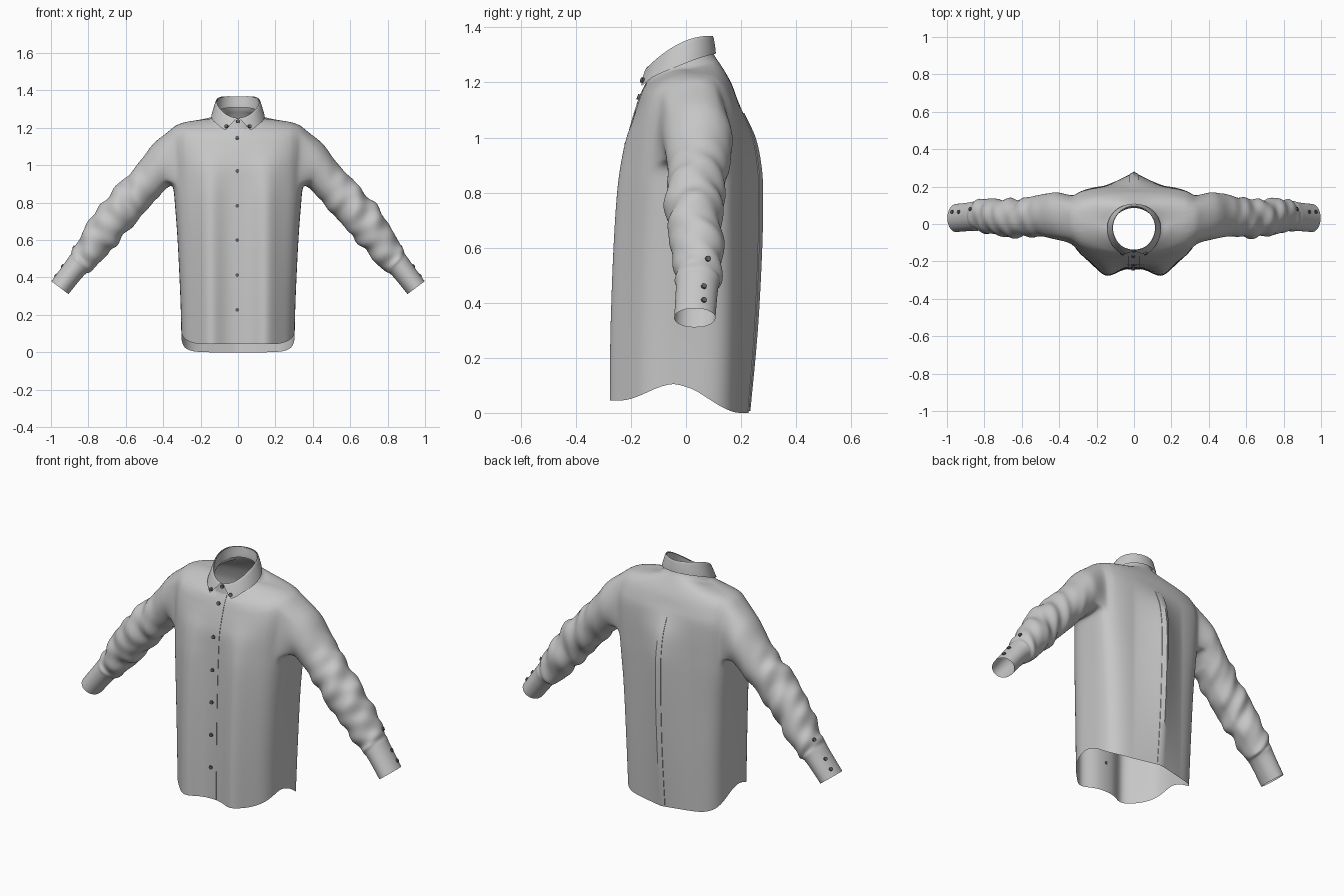
import bpy, bmesh, math
from mathutils import Vector, Matrix
from mathutils.bvhtree import BVHTree

if "Cube" in bpy.data.objects:
    bpy.data.objects.remove(bpy.data.objects["Cube"])


def material(name, rgb):
    m = bpy.data.materials.new(name)
    m.diffuse_color = (*rgb, 1)
    m.use_nodes = True
    m.node_tree.nodes["Principled BSDF"].inputs["Base Color"].default_value = m.diffuse_color
    return m


CLOTH = material("light grey cloth", (0.57, 0.57, 0.57))
DARK = material("dark grey buttons", (0.12, 0.12, 0.12))


def finish(name, bm, mat, subdivide=0, angle=60):
    bmesh.ops.recalc_face_normals(bm, faces=bm.faces)
    me = bpy.data.meshes.new(name)
    bm.to_mesh(me)
    me.materials.append(mat)
    me.polygons.foreach_set("use_smooth", [True] * len(me.polygons))
    me.set_sharp_from_angle(angle=math.radians(angle))
    ob = bpy.data.objects.new(name, me)
    bpy.context.collection.objects.link(ob)
    if subdivide:
        mod = ob.modifiers.new("smooth", 'SUBSURF')
        mod.levels = mod.render_levels = subdivide
        mod.boundary_smooth = 'PRESERVE_CORNERS'
    return ob


def sample(keys, t):
    """Catmull-Rom through rows of numbers."""
    n = len(keys) - 1
    i = min(int(t), n - 1)
    f = t - i
    rows = [keys[max(0, min(n, i + d))] for d in (-1, 0, 1, 2)]
    return [0.5 * (2 * b + (c - a) * f + (2 * a - 5 * b + 4 * c - d) * f * f
                   + (3 * b - a - 3 * c + d) * f ** 3) for a, b, c, d in zip(*rows)]


def smooth(t):
    t = max(0, min(1, t))
    return t * t * (3 - 2 * t)


def hem(y):
    if y < -0.04:
        return 0.045 + 0.06 * smooth((y + 0.24) / 0.2)
    return 0.105 * (1 - smooth((y + 0.04) / 0.24))


# Torso rings: side z, front z, back z, half width, side y, front y, back y,
# squareness, front fold depth, back pleat depth
BODY = [
    (0.00, 0.00, 0.00, .303, -.03, -.238, .200, 2.9, .050, .030),
    (0.30, 0.30, 0.30, .309, -.02, -.236, .206, 3.0, .048, .052),
    (0.60, 0.60, 0.60, .323, -.01, -.230, .208, 3.0, .042, .066),
    (0.80, 0.80, 0.80, .338, 0.01, -.222, .208, 3.0, .036, .069),
    (0.90, 0.90, 0.90, .346, 0.02, -.217, .207, 2.9, .028, .064),
    (1.00, 0.99, 1.00, .353, 0.03, -.211, .205, 2.8, .015, .045),
    (1.08, 1.06, 1.09, .360, .035, -.195, .198, 2.8, .004, .010),
    (1.15, 1.11, 1.14, .362, .035, -.180, .186, 2.7, 0, 0),
    (1.20, 1.14, 1.19, .352, .033, -.170, .168, 2.5, 0, 0),
    (1.227, 1.165, 1.23, .300, .025, -.160, .147, 2.3, 0, 0),
    (1.243, 1.18, 1.27, .200, .005, -.152, .122, 2.0, 0, 0),
    (1.25, 1.19, 1.295, .145, -.015, -.146, .105, 2.0, 0, 0),
    (1.285, 1.218, 1.325, .117, -.02, -.137, .092, 2.0, 0, 0),
]
# Sleeve sections: upper x, upper z, lower x, lower z, middle y, half depth
SLEEVE = [
    (.450, 1.125, .380, .870, .045, .130),
    (.540, 1.00, .450, .800, .045, .112),
    (.630, .905, .530, .710, .035, .105),
    (.730, .795, .610, .620, .030, .100),
    (.810, .680, .690, .530, .040, .095),
    (.875, .560, .775, .440, .045, .085),
    (.915, .495, .822, .410, .040, .077),
    (.998, .380, .905, .310, .032, .075),
]
N, STEP, HOLE = 160, 4, 12


def signed_pow(v, p):
    return math.copysign(abs(v) ** p, v)


# Shirt: torso loft with armholes left open
bm = bmesh.new()
grid, heights = [], []
for r in range((len(BODY) - 1) * STEP + 1):
    zs, zf, zb, hx, yc, yf, yb, n, fold, pleat = sample(BODY, r / STEP)
    flat = 0.68 + 0.32 * smooth((zs - 1.06) / 0.18)
    row = []
    for j in range(N):
        a = 2 * math.pi * j / N
        x = hx * signed_pow(math.cos(a), 2 / n)
        s = signed_pow(math.sin(a), 2 / n)
        if s < 0:
            y = yc + (yc - yf) * s + s * fold * math.exp(-((abs(x) - .15) / .07) ** 2)
            z = zs + (zf - zs) * s * s
        else:
            y = yc + (yb - yc) * s ** flat + pleat * max(0, 1 - abs(x) / .17) ** 1.35
            z = zs + (zb - zs) * s * s
        z += hem(y) * max(0, 1 - zs / 0.35)
        row.append(bm.verts.new((x, y, z)))
    grid.append(row)
    heights.append(zs)
low = min(r for r, z in enumerate(heights) if z > 0.885)
high = max(r for r, z in enumerate(heights) if z < 1.192)


def in_armhole(r, j):
    if not low <= r < high:
        return False
    return any((j - c + HOLE) % N < 2 * HOLE for c in (0, N // 2))


for r in range(len(grid) - 1):
    for j in range(N):
        if not in_armhole(r, j):
            k = (j + 1) % N
            bm.faces.new((grid[r][j], grid[r][k], grid[r + 1][k], grid[r + 1][j]))

# Sleeves grow out of the armholes, with soft diagonal folds
for side, col in ((1, 0), (-1, N // 2)):
    loop = [(low, j) for j in range(-HOLE, HOLE)]
    loop += [(r, HOLE) for r in range(low, high)]
    loop += [(high, j) for j in range(HOLE, -HOLE, -1)]
    loop += [(r, -HOLE) for r in range(high, low, -1)]
    ring = [grid[r][(col + side * j) % N] for r, j in loop]
    base = [v.co.copy() for v in ring]
    angles = [math.atan2((p.y - .035) / .1, (p.z - 1.04) / .15) for p in base]

    def section(t):
        ux, uz, lx, lz, yc, hy = sample(SLEEVE, t)
        pts = []
        amp = 0.05 * smooth(t / 2.5) * (1 - smooth((t - 5.0) / 0.9))
        for th in angles:
            m = 1 + amp * (math.sin(6.3 * t + 2.2 * math.sin(th + .5))
                           + .8 * math.sin(4.1 * t + 2 * th + side)
                           + .6 * math.sin(8.7 * t - 3 * th))
            c = math.cos(th) * m
            pts.append(Vector((side * ((ux + lx) / 2 + (ux - lx) / 2 * c),
                               yc + hy * math.sin(th) * m,
                               (uz + lz) / 2 + (uz - lz) / 2 * c)))
        return pts

    first = section(0)
    rings = [[a.lerp(b, k / 4) for a, b in zip(base, first)] for k in (1, 2, 3)]
    rings += [section(k / 8) for k in range((len(SLEEVE) - 1) * 8 + 1)]
    for pts in rings:
        new = [bm.verts.new(p) for p in pts]
        for i in range(len(new)):
            k = (i + 1) % len(new)
            bm.faces.new((ring[i], ring[k], new[k], new[i]))
        ring = new
# Relax the shoulder joins
joins = [v for v in bm.verts if .29 < abs(v.co.x) < .47 and v.co.z > .84]
for _ in range(8):
    bmesh.ops.smooth_vert(bm, verts=joins, factor=0.5,
                          use_axis_x=True, use_axis_y=True, use_axis_z=True)
bm.normal_update()
shirt_tree = BVHTree.FromBMesh(bm)
finish("shirt_body_and_sleeves", bm, CLOTH, 1, 180)


# Raised strips: button placket in front, box pleat behind
def strip(name, half, z0, z1, facing, rise):
    b = bmesh.new()
    prev = None
    for i in range(61):
        z = z0 + (z1 - z0) * i / 60
        row = []
        for x, lift in ((-half, 0), (-half, rise), (0, rise), (half, rise), (half, 0)):
            hit = shirt_tree.ray_cast(Vector((x, facing * 2, z)), Vector((0, -facing, 0)))[0]
            if hit is None:
                break
            row.append(hit + Vector((0, facing * lift, 0)))
        if len(row) < 5:
            continue
        row = [b.verts.new(p) for p in row]
        if prev:
            for k in range(4):
                b.faces.new((prev[k], prev[k + 1], row[k + 1], row[k]))
        prev = row
    finish(name, b, CLOTH, 0, 40)


strip("front_placket", .031, .048, 1.2, -1, .003)
strip("back_box_pleat", .024, .006, 1.09, 1, .003)


# Collar: a stand around the neck and a folded leaf with two points
def collar_point(phi, f, scale):
    v, s = math.cos(phi), math.sin(phi)
    ry = (.155 - .03 * f) if v > 0 else (.125 - .005 * f)
    z_low = 1.262 - .0575 * v - .0145 * v * v - .012 * smooth((v - .6) / .3)
    z_top = 1.345 - .0575 * v - .0325 * v * v
    return ((.139 - .021 * f) * s * scale, -.02 - ry * v * scale, z_low + (z_top - z_low) * f)


def collar(name, profile, start_low, start_top):
    b = bmesh.new()
    prev = None
    for f, scale in profile:
        start = math.radians(start_low + (start_top - start_low) * f)
        row = [b.verts.new(collar_point(start + (2 * math.pi - 2 * start) * i / 64, f, scale))
               for i in range(65)]
        if prev:
            for i in range(64):
                b.faces.new((prev[i], prev[i + 1], row[i + 1], row[i]))
        prev = row
    b.normal_update()
    tree = BVHTree.FromBMesh(b)
    finish(name, b, CLOTH, 1, 80)
    return tree


stand_tree = collar("collar_stand", [(.08, .85), (.35, .87), (.65, .91), (.93, .94)], 0, 0)
leaf_tree = collar("collar_leaf", [(0, 1.03), (.3, 1.03), (.7, 1.01), (.94, 1),
                                   (1, .97), (.94, .945)], 28, 3)

# Buttons: placed by casting onto the cloth
buttons = bmesh.new()


def button(tree, origin, direction, lift, radius=.010):
    origin, direction = Vector(origin), Vector(direction)
    hit, normal = tree.ray_cast(origin, direction)[:2]
    if hit is None:
        hit, normal = shirt_tree.ray_cast(origin, direction)[:2]
    if hit is None:
        return
    mat = Matrix.Translation(hit - direction * lift) @ normal.to_track_quat('Z', 'Y').to_matrix().to_4x4()
    bmesh.ops.create_cone(buttons, cap_ends=True, segments=16, radius1=radius,
                          radius2=radius, depth=.01, matrix=mat)


for z in (1.147, .97, .783, .6, .413, .227):
    button(shirt_tree, (-.004, -2, z), (0, 1, 0), .005)
button(stand_tree, (0, -2, 1.235), (0, 1, 0), .003)
for side in (1, -1):
    button(leaf_tree, (side * .062, -2, 1.208), (0, 1, 0), .003)
    for y, z in ((.08, .56), (.065, .46), (.065, .41)):
        button(shirt_tree, (side * 2, y, z), (-side, 0, 0), .003)
finish("buttons", buttons, DARK, 0, 40)
